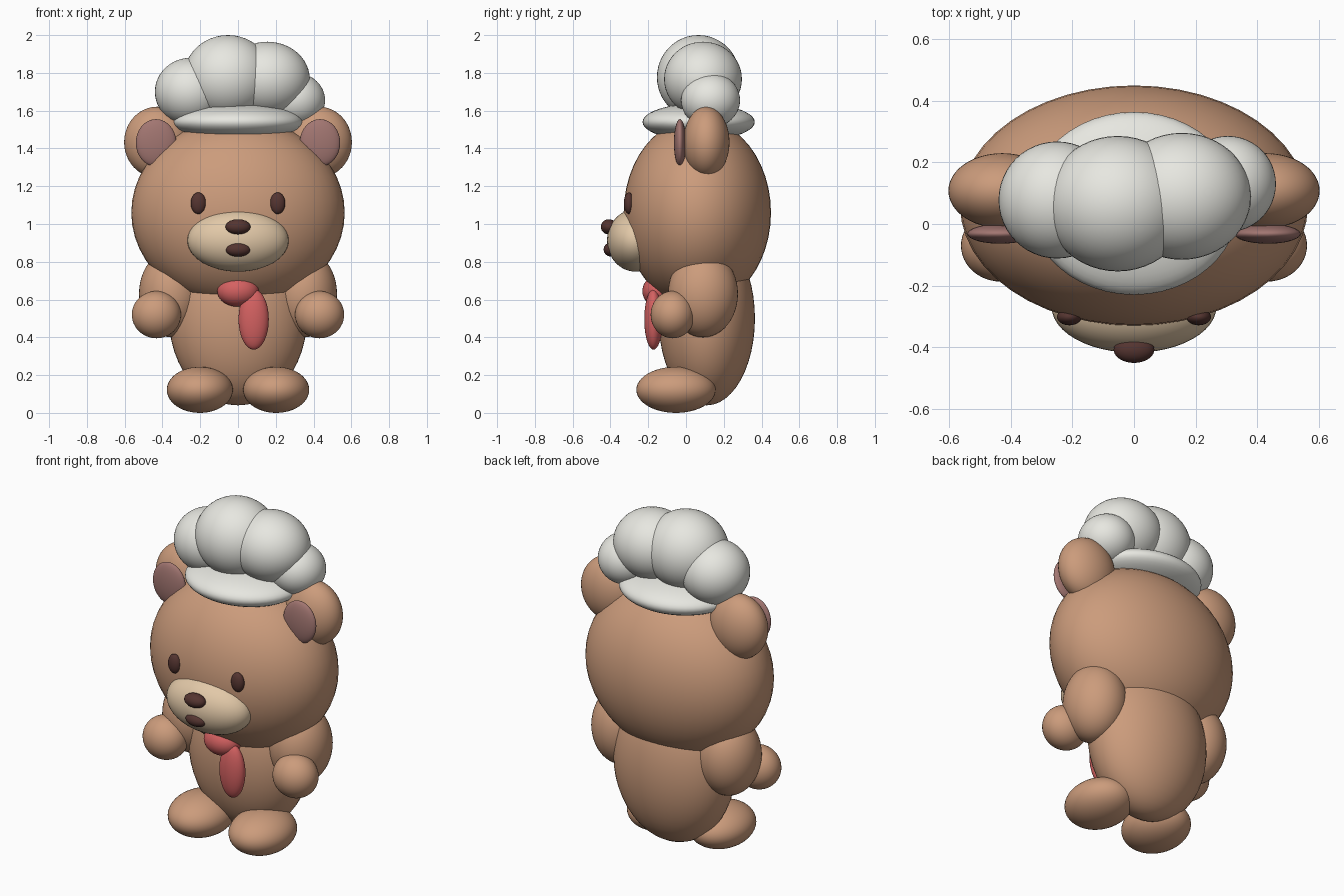
import bpy
from mathutils import Matrix, Vector

cube = bpy.data.objects.get("Cube")
if cube:
    bpy.data.objects.remove(cube, do_unlink=True)


def make_material(name, rgb):
    mat = bpy.data.materials.new(name)
    mat.use_nodes = True
    color = (*rgb, 1.0)
    mat.diffuse_color = color
    bsdf = next(n for n in mat.node_tree.nodes if n.type == 'BSDF_PRINCIPLED')
    bsdf.inputs["Base Color"].default_value = color
    bsdf.inputs["Roughness"].default_value = 0.7
    return mat


fur = make_material("brown_fur", (0.60, 0.33, 0.20))
cream = make_material("cream_muzzle", (0.76, 0.58, 0.39))
dark = make_material("dark_brown", (0.09, 0.035, 0.03))
mauve = make_material("mauve_inner_ear", (0.36, 0.18, 0.165))
red = make_material("red_scarf", (0.66, 0.12, 0.12))
white = make_material("hat_white", (0.80, 0.80, 0.75))


def ellipsoid(name, center, radii, mat):
    """Smooth ellipsoid with its radii baked into the mesh."""
    bpy.ops.mesh.primitive_uv_sphere_add(segments=48, ring_count=24, location=center)
    obj = bpy.context.object
    obj.name = obj.data.name = name
    obj.data.transform(Matrix.Diagonal(Vector((*radii, 1.0))))
    obj.data.materials.append(mat)
    bpy.ops.object.shade_smooth()
    return obj


def pair(name, center, radii, mat):
    """Matching parts on the left (+x) and right (-x) sides."""
    x, y, z = center
    for side, sign in (("left", 1), ("right", -1)):
        ellipsoid(f"{side}_{name}", (sign * x, y, z), radii, mat)


# Head and torso
ellipsoid("head", (0, 0.06, 1.06), (0.565, 0.39, 0.50), fur)
ellipsoid("body", (0, 0.11, 0.50), (0.365, 0.255, 0.46), fur)

# Limbs
pair("arm", (0.352, 0.09, 0.63), (0.172, 0.185, 0.23), fur)
pair("hand", (0.432, -0.07, 0.52), (0.13, 0.117, 0.125), fur)
pair("foot", (0.202, -0.053, 0.122), (0.175, 0.21, 0.122), fur)

# Ears
pair("ear", (0.428, 0.108, 1.433), (0.175, 0.122, 0.188), fur)
pair("inner_ear", (0.434, -0.032, 1.43), (0.107, 0.032, 0.125), mauve)

# Face
ellipsoid("muzzle", (0, -0.268, 0.913), (0.268, 0.15, 0.165), cream)
ellipsoid("nose", (0, -0.408, 0.985), (0.066, 0.043, 0.04), dark)
ellipsoid("mouth", (0, -0.395, 0.865), (0.066, 0.041, 0.038), dark)
pair("eye", (0.21, -0.302, 1.11), (0.04, 0.027, 0.057), dark)

# Scarf
ellipsoid("scarf_knot", (0, -0.148, 0.645), (0.11, 0.083, 0.083), red)
ellipsoid("scarf_tail", (0.083, -0.172, 0.495), (0.08, 0.049, 0.16), red)

# Hat brim and puffs
ellipsoid("hat_brim", (0, 0.067, 1.54), (0.342, 0.297, 0.098), white)
ellipsoid("hat_centre_puff", (-0.053, 0.066, 1.777), (0.235, 0.22, 0.223), white)
ellipsoid("hat_left_puff", (0.155, 0.09, 1.767), (0.225, 0.206, 0.198), white)
ellipsoid("hat_right_puff", (-0.25, 0.078, 1.70), (0.19, 0.19, 0.18), white)
ellipsoid("hat_far_left_puff", (0.305, 0.13, 1.655), (0.156, 0.156, 0.145), white)
